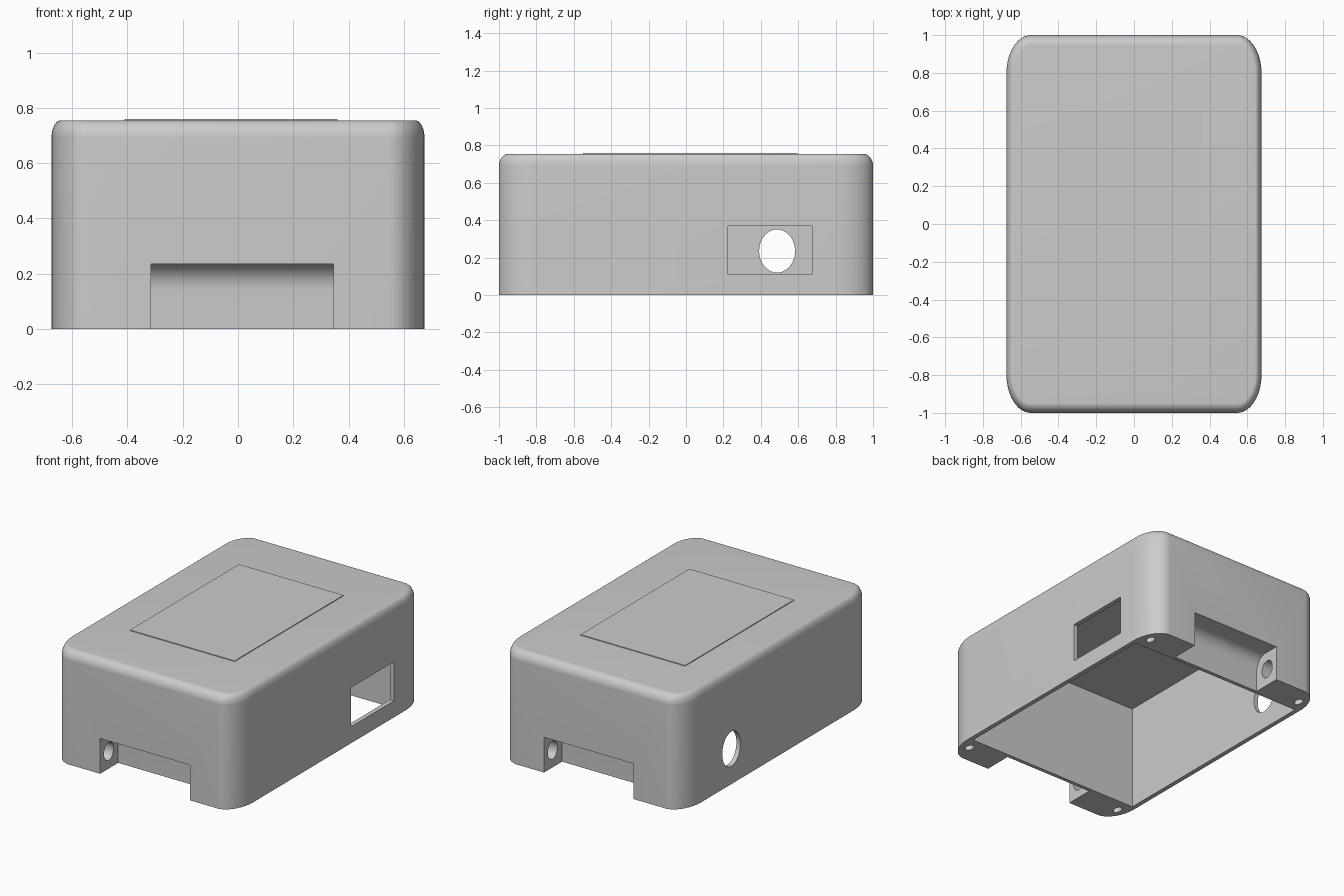
import bpy, bmesh, math
from mathutils import Matrix, Vector

if "Cube" in bpy.data.objects:
    bpy.data.objects.remove(bpy.data.objects["Cube"], do_unlink=True)

grey = bpy.data.materials.new("plain grey")
grey.use_nodes = True
grey.diffuse_color = (0.6, 0.6, 0.6, 1)
grey.node_tree.nodes["Principled BSDF"].inputs["Base Color"].default_value = (0.6, 0.6, 0.6, 1)

# Rounded corners are stretched by these factors relative to y
STRETCH = Vector((0.65, 1.0, 1.2))


def finish(bm, name):
    bmesh.ops.recalc_face_normals(bm, faces=bm.faces)
    mesh = bpy.data.meshes.new(name)
    bm.to_mesh(mesh)
    bm.free()
    mesh.materials.append(grey)
    obj = bpy.data.objects.new(name, mesh)
    bpy.context.collection.objects.link(obj)
    return obj


def box(name, low, high, rounds=()):
    """Box between two corners; rounds = (edge test, radius) pairs, bevelled before stretching."""
    low = Vector(a / s for a, s in zip(low, STRETCH))
    high = Vector(a / s for a, s in zip(high, STRETCH))
    bm = bmesh.new()
    bmesh.ops.create_cube(bm, size=1)
    bmesh.ops.scale(bm, vec=high - low, verts=bm.verts)
    bmesh.ops.translate(bm, vec=(low + high) / 2, verts=bm.verts)
    for test, radius in rounds:
        edges = [e for e in bm.edges if test(*(v.co for v in e.verts))]
        bmesh.ops.bevel(bm, geom=edges, offset=radius, offset_type='OFFSET',
                        segments=12, profile=0.5, affect='EDGES')
    bmesh.ops.scale(bm, vec=STRETCH, verts=bm.verts)
    return finish(bm, name)


def rod(name, center, radius, length, axis):
    """Stretched cylinder along x or z."""
    bm = bmesh.new()
    turn = Matrix.Rotation(math.pi / 2, 4, 'Y') if axis == 'X' else Matrix()
    bmesh.ops.create_cone(bm, cap_ends=True, segments=40, radius1=radius,
                          radius2=radius, depth=1, matrix=turn)
    size = STRETCH.copy()
    size["XYZ".index(axis)] = length
    bmesh.ops.scale(bm, vec=size, verts=bm.verts)
    bmesh.ops.translate(bm, vec=center, verts=bm.verts)
    return finish(bm, name)


# Outer shell: upright corners first, then the top rim
TOP = 0.755
top_u = TOP / STRETCH.z
shell = box("enclosure_shell", (-0.675, -1, 0), (0.675, 1, TOP), [
    (lambda a, b: abs(a.z - b.z) > 0.1, 0.2),
    (lambda a, b: min(a.z, b.z) > top_u - 1e-4, 0.053),
])

# Cavity, side window and round port
cutters = [
    box("cavity_cutter", (-0.645, -0.785, -0.1), (0.645, 0.785, 0.70)),
    box("window_cutter", (0.55, 0.225, 0.11), (0.8, 0.675, 0.37)),
    rod("port_cutter", (-0.68, 0.487, 0.235), 0.096, 0.3, 'X'),
]

# End notches with a rounded inner top edge, pin holes and screw holes
for side in (-1, 1):
    y_in, y_out = sorted((side * 0.81, side * 1.1))

    def inner_top(a, b, s=side):
        return all(v.z > 0.1 and abs(v.y - s * 0.81) < 1e-3 for v in (a, b))

    cutters.append(box("notch_cutter", (-0.315, y_in, -0.1), (0.345, y_out, 0.235),
                       [(inner_top, 0.08)]))
    cutters.append(rod("pin_cutter", (0.015, side * 0.91, 0.115), 0.05, 0.9, 'X'))
    for x in (-0.6, 0.6):
        cutters.append(rod("screw_cutter", (x, side * 0.875, 0), 0.034, 0.4, 'Z'))

bpy.context.view_layer.objects.active = shell
for cutter in cutters:
    cutter.hide_render = True
    mod = shell.modifiers.new("cut", 'BOOLEAN')
    mod.operation = 'DIFFERENCE'
    mod.solver = 'EXACT'
    mod.object = cutter
    bpy.ops.object.modifier_apply(modifier=mod.name)
    bpy.data.objects.remove(cutter, do_unlink=True)

# Thin plate set into the lid, just proud on both faces
plate = box("lid_plate", (-0.41, -0.55, 0.697), (0.36, 0.595, 0.76))

bpy.ops.object.select_all(action='DESELECT')
shell.select_set(True)
bpy.context.view_layer.objects.active = shell
bpy.ops.object.shade_smooth_by_angle(angle=math.radians(30))
